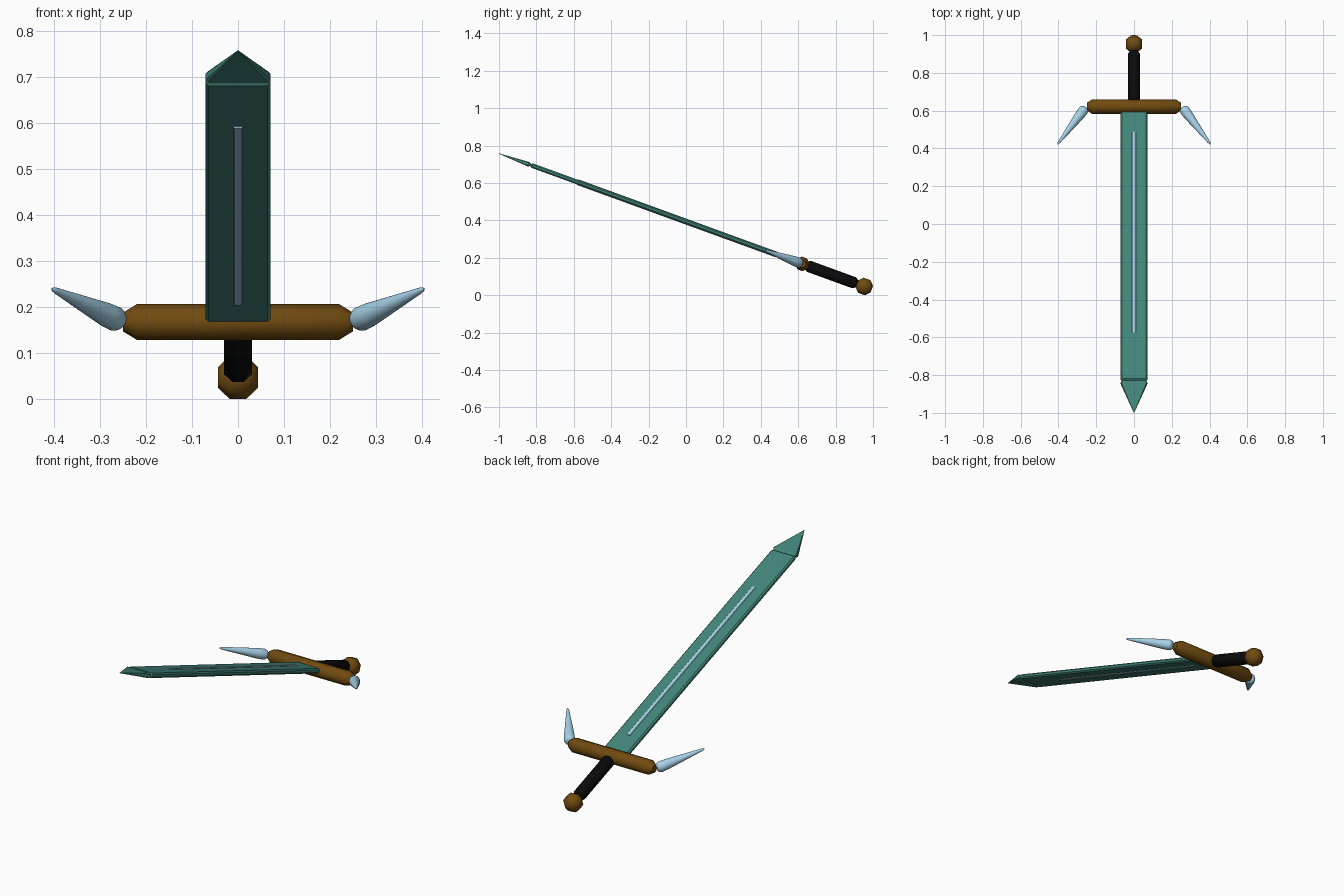
import bpy, bmesh, math
from mathutils import Matrix, Vector

cube = bpy.data.objects.get("Cube")
if cube:
    bpy.data.objects.remove(cube, do_unlink=True)

# The sword is modelled flat, tip toward -y from the pommel centre, then tilted
TILT = Matrix.Translation((0, 0.953, 0.0465)) @ Matrix.Rotation(math.radians(-20), 4, 'X')


def material(name, colour):
    m = bpy.data.materials.new(name)
    m.use_nodes = True
    m.diffuse_color = (*colour, 1)
    m.node_tree.nodes["Principled BSDF"].inputs["Base Color"].default_value = (*colour, 1)
    return m


teal = material("teal blade", (0.055, 0.235, 0.195))
gold = material("dark gold", (0.162, 0.069, 0.005))
black = material("black grip", (0.003, 0.003, 0.003))
pale = material("pale blue", (0.376, 0.63, 0.79))


def chamfered(w, h, c):
    """Cross-section: rectangle of half sizes w, h with corners cut by c."""
    return [(w, h - c), (w - c, h), (c - w, h), (-w, h - c),
            (-w, c - h), (c - w, -h), (w - c, -h), (w, c - h)]


def octagon(a):
    return chamfered(a, a, a * 0.586)


def circle(r, n=20):
    return [(r * math.cos(math.tau * i / n), r * math.sin(math.tau * i / n)) for i in range(n)]


def loft(name, mat, rings, start=(0, 0, 0), direction=(0, -1, 0), smooth=None):
    """Skin a list of (distance, cross-section) rings along a direction."""
    start, axis = Vector(start), Vector(direction).normalized()
    up = Vector((0, 0, 1))
    side = axis.cross(up)
    bm = bmesh.new()
    loops = [[bm.verts.new(start + axis * d + side * a + up * b) for a, b in section]
             for d, section in rings]
    for low, high in zip(loops, loops[1:]):
        for i in range(len(low)):
            j = (i + 1) % len(low)
            bm.faces.new((low[i], low[j], high[j], high[i]))
    bm.faces.new(loops[0])
    bm.faces.new(loops[-1])
    bmesh.ops.recalc_face_normals(bm, faces=bm.faces)
    mesh = bpy.data.meshes.new(name)
    bm.to_mesh(mesh)
    bm.free()
    mesh.materials.append(mat)
    obj = bpy.data.objects.new(name, mesh)
    obj.matrix_world = TILT
    bpy.context.collection.objects.link(obj)
    if smooth:
        bpy.ops.object.select_all(action='DESELECT')
        obj.select_set(True)
        bpy.context.view_layer.objects.active = obj
        bpy.ops.object.shade_smooth_by_angle(angle=math.radians(smooth))
    return obj


# Pommel and grip
loft("pommel", gold, [(-0.043, octagon(0.019)), (-0.019, octagon(0.043)),
                      (0.019, octagon(0.043)), (0.043, octagon(0.019))], smooth=60)
loft("grip", black, [(0.04, octagon(0.02)), (0.058, octagon(0.031)),
                     (0.315, octagon(0.031)), (0.33, octagon(0.02))], smooth=60)

# Crossguard
loft("crossguard", gold, [(-0.25, octagon(0.019)), (-0.22, octagon(0.036)),
                          (0.22, octagon(0.036)), (0.25, octagon(0.019))],
     start=(0, -0.353, 0), direction=(1, 0, 0), smooth=60)

# Horns sweeping from the guard ends toward the tip
profile = [(0, 0.017), (0.006, 0.023), (0.016, 0.027), (0.05, 0.026),
           (0.235, 0.007), (0.246, 0.005), (0.252, 0.002)]
for name, s in (("left_horn", 1), ("right_horn", -1)):
    loft(name, pale, [(d, circle(r)) for d, r in profile],
         start=(s * 0.258, -0.36, 0), direction=(s * 0.147, -0.205, 0), smooth=60)

# Blade, point and the raised strip showing on both faces
loft("blade", teal, [(0.353, chamfered(0.071, 0.0125, 0.007)),
                     (1.89, chamfered(0.071, 0.0125, 0.007)),
                     (1.897, chamfered(0.064, 0.006, 0.002))])
loft("blade_point", teal, [(1.897, chamfered(0.064, 0.006, 0.002)),
                           (1.912, chamfered(0.071, 0.0125, 0.005)),
                           (2.078, chamfered(0.001, 0.001, 0.0003))])
loft("blade_strip", pale, [(0.5, chamfered(0.01, 0.0155, 0.002)),
                           (1.63, chamfered(0.01, 0.0155, 0.002))])
